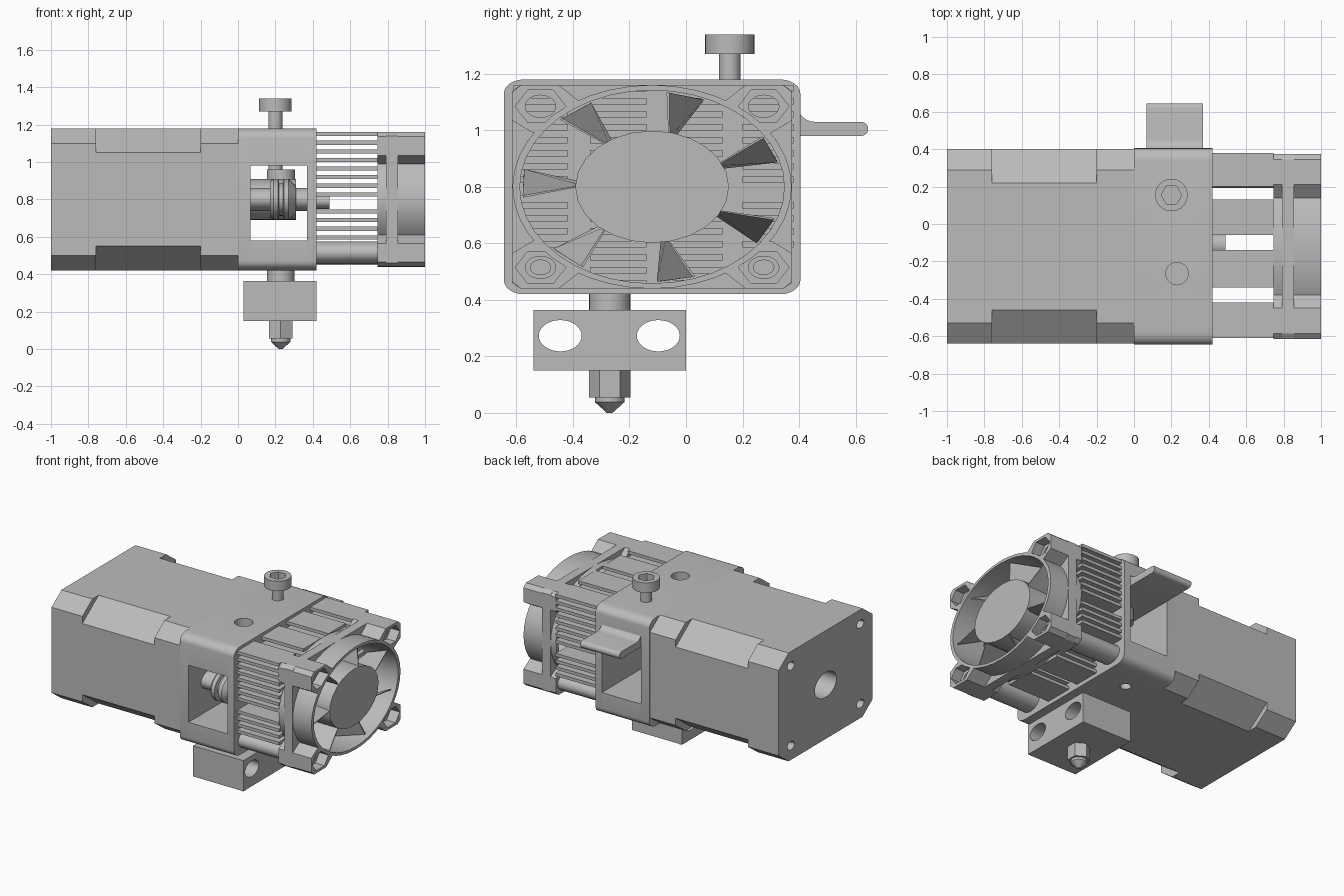
import bpy, bmesh
from math import sin, cos, pi, radians

if "Cube" in bpy.data.objects:
    bpy.data.objects.remove(bpy.data.objects["Cube"])

grey = bpy.data.materials.new("plain_grey")
grey.use_nodes = True
COLOUR = (0.5, 0.5, 0.5, 1)
grey.diffuse_color = COLOUR
grey.node_tree.nodes["Principled BSDF"].inputs["Base Color"].default_value = COLOUR

CY, CZ = -0.12, 0.80      # axis of motor and fan
SQ = 0.73                 # height to width ratio of the round parts


def place(axis, u, v, w):
    return {"x": (w, u, v), "y": (u, w, v), "z": (u, v, w)}[axis]


def finish(name, bm):
    bmesh.ops.recalc_face_normals(bm, faces=bm.faces)
    mesh = bpy.data.meshes.new(name)
    bm.to_mesh(mesh)
    bm.free()
    mesh.materials.append(grey)
    ob = bpy.data.objects.new(name, mesh)
    bpy.context.collection.objects.link(ob)
    return ob


def loft(name, axis, sections):
    """Closed solid through (outline, position) sections along an axis."""
    bm = bmesh.new()
    rings = [[bm.verts.new(place(axis, u, v, w)) for u, v in pts] for pts, w in sections]
    for a, b in zip(rings, rings[1:]):
        for i in range(len(a)):
            j = (i + 1) % len(a)
            bm.faces.new((a[i], a[j], b[j], b[i]))
    bm.faces.new(rings[0])
    bm.faces.new(rings[-1])
    return finish(name, bm)


def prism(name, axis, pts, a, b):
    return loft(name, axis, [(pts, a), (pts, b)])


def oval(u, v, r, ratio=1.0, n=32):
    return [(u + r * cos(2 * pi * i / n), v + r * ratio * sin(2 * pi * i / n)) for i in range(n)]


def rect(u0, u1, v0, v1):
    return [(u0, v0), (u1, v0), (u1, v1), (u0, v1)]


def chamfered(hy, hz, cy, cz):
    quarter = [(hy, hz - cz), (hy - cy, hz)]
    half = quarter + [(-u, v) for u, v in reversed(quarter)]
    return [(CY + u, CZ + v) for u, v in half + [(-u, -v) for u, v in half]]


def rounded(hy, hz, r, n=6):
    pts = []
    for k, (su, sv) in enumerate([(1, 1), (-1, 1), (-1, -1), (1, -1)]):
        for i in range(n + 1):
            a = pi / 2 * (k + i / n)
            pts.append((CY + su * (hy - r) + r * cos(a), CZ + sv * (hz - r * SQ) + r * SQ * sin(a)))
    return pts


def cut(target, cutters):
    for c in cutters:
        mod = target.modifiers.new("cut", "BOOLEAN")
        mod.operation, mod.solver, mod.object = "DIFFERENCE", "EXACT", c
        with bpy.context.temp_override(object=target, active_object=target):
            bpy.ops.object.modifier_apply(modifier=mod.name)
        bpy.data.objects.remove(c)
    return target


CORNERS = [(sy, sz) for sy in (-1, 1) for sz in (-1, 1)]

# Motor: two end caps and a more deeply chamfered middle
end_cap = chamfered(0.52, 0.38, 0.11, 0.08)
back = prism("motor_back_cap", "x", end_cap, -1, -0.76)
cut(back, [prism("cutter", "x", oval(CY + sy * 0.385, CZ + sz * 0.28, 0.04, SQ, 16), -1.1, -0.9)
           for sy, sz in CORNERS] + [prism("cutter", "x", oval(CY, CZ, 0.12, SQ), -1.1, -0.8)])
prism("motor_middle", "x", chamfered(0.52, 0.38, 0.18, 0.13), -0.76, -0.2)
prism("motor_front_cap", "x", end_cap, -0.2, 0)

# Feeder body: flange, end plate and the blocks above and below the window
outline = rounded(0.525, 0.38, 0.07)
prism("feeder_flange", "x", outline, 0, 0.067)
prism("feeder_end_plate", "x", outline, 0.37, 0.42)
upper = [p for p in outline if p[1] > CZ]
lower = [p for p in outline if p[1] < CZ]
top = prism("feeder_top_block", "x", upper + [(CY - 0.525, 0.98), (CY + 0.525, 0.98)], 0.067, 0.37)
cut(top, [prism("cutter", "z", oval(0.23, -0.265, 0.06, 1, 24), 1.05, 1.3)])
bottom = prism("feeder_bottom_block", "x", lower + [(CY + 0.525, 0.58), (CY - 0.525, 0.58)], 0.067, 0.37)
cut(bottom, [prism("cutter", "z", oval(0.2, 0.155, 0.035, 1, 16), 0.3, 0.5)])

# Release lever with a fillet at its root and a round tip
fillet = [(0.455 - 0.06 * sin(a), 1.09 - 0.06 * cos(a)) for a in [pi / 2 * i / 6 for i in range(7)]]
tip = [(0.62 + 0.025 * cos(a), 1.005 + 0.025 * sin(a)) for a in [pi * (i / 8 - 0.5) for i in range(9)]]
prism("release_lever", "x", [(0.39, 0.98)] + tip + fillet, 0.067, 0.37)

# Drive shaft, drive gear and grooved idler
prism("drive_shaft", "x", oval(CY + 0.01, CZ - 0.01, 0.055, SQ), 0, 0.49)
prism("drive_gear", "x", oval(CY, CZ, 0.15, SQ), 0.067, 0.31)
loft("idler_wheel", "x", [(oval(-0.42, CZ, r, SQ), x) for x, r in [
    (0.17, 0.13), (0.19, 0.15), (0.215, 0.15), (0.22, 0.12), (0.24, 0.12),
    (0.245, 0.15), (0.27, 0.15), (0.31, 0.1)]])
prism("idler_pin", "x", oval(-0.42, CZ, 0.085, SQ), 0.067, 0.37)

# Tension screw with hexagon socket
head = prism("screw_head", "z", oval(0.2, 0.155, 0.087), 1.27, 1.34)
cut(head, [prism("cutter", "z", oval(0.2, 0.155, 0.055, 1, 6), 1.29, 1.4)])
prism("screw_shaft", "z", oval(0.2, 0.155, 0.038), 0.9, 1.28)
prism("screw_nut", "z", oval(0.23, 0.155, 0.075), 0.87, 0.96)

# Hot end: heat break, heater block and nozzle
NX, NY = 0.228, -0.27
prism("heat_break", "z", oval(NX, NY, 0.073), 0.35, 0.44)
block = prism("heater_block", "x", rect(-0.54, 0, 0.15, 0.365), 0.03, 0.42)
cut(block, [prism("cutter", "x", oval(y, 0.273, 0.076, SQ), -0.1, 0.6) for y in (-0.445, -0.098)])
hexagon = [(NX + v, NY + u) for u, v in oval(0, 0, 0.073, 1, 6)]
prism("nozzle_hex", "z", hexagon, 0.055, 0.155)
loft("nozzle_tip", "z", [(oval(NX, NY, r), z) for z, r in
                         [(0, 0.01), (0.038, 0.052), (0.06, 0.052)]])

# Heat sink: four columns of thin fins, with a gap for the shaft
COLUMNS = [(-0.61, -0.42), (-0.34, -0.14), (-0.06, 0.13), (0.2, 0.38)]
for i in range(16):
    z = 1.149 - 0.046 * i
    if i == 8:
        continue
    for k, (y0, y1) in enumerate(COLUMNS):
        if k in (1, 2) or z > 0.58:
            prism("heat_sink_fin", "x", rect(y0, y1, z - 0.011, z + 0.011), 0.42, 0.746)

# Fan mounting posts and screws
for s in (-1, 1):
    prism("fan_post", "x", oval(CY + s * 0.395, 0.515, 0.083, SQ), 0.42, 0.746)
    prism("fan_screw", "x", oval(CY + s * 0.395, 0.515, 0.038, SQ, 20), 0.7, 0.93)

# Fan housing: round duct, square web and four corner lugs
FX0, FX1 = 0.746, 1.0
duct = prism("fan_duct", "x", oval(CY, CZ, 0.494, SQ, 40), FX0, FX1)
cut(duct, [prism("cutter", "x", oval(CY, CZ, 0.468, SQ, 40), 0.6, 1.1)])
web = prism("fan_web", "x", chamfered(0.495, 0.36, 0.03, 0.02), 0.79, 0.855)
cut(web, [prism("cutter", "x", oval(CY, CZ, 0.48, SQ, 40), 0.6, 1.1)] +
    [prism("cutter", "x", oval(CY + sy * 0.395, CZ + sz * 0.285, 0.06, SQ), 0.6, 1.1) for sy, sz in CORNERS])
LUG = [(0.495, 0.335), (0.465, 0.36), (0.33, 0.36), (0.26, 0.305), (0.42, 0.19), (0.495, 0.235)]
for sy, sz in CORNERS:
    hy, hz = CY + sy * 0.395, CZ + sz * 0.285
    lug = prism("fan_corner_lug", "x", [(CY + sy * u, CZ + sz * v) for u, v in LUG], FX0, FX1)
    cut(lug, [prism("cutter", "x", oval(hy, hz, 0.054, SQ, 24), 0.6, 1.1),
              prism("cutter", "x", oval(hy, hz, 0.09, SQ, 6), 0.93, 1.1)])

# Fan rotor: hub and seven twisted blades
prism("fan_hub", "x", oval(CY, CZ, 0.272, SQ, 24), 0.77, 0.985)
for k in range(7):
    a = 75 + k * 360 / 7
    bm = bmesh.new()
    spots = [(0.25, a + 1, 0.98), (0.46, a + 8, 0.97), (0.46, a - 8, 0.78), (0.25, a - 3, 0.78)]
    sides = []
    for shift in (-0.6, 0.6):
        sides.append([bm.verts.new((x, CY + r * cos(radians(d + shift)),
                                    CZ + SQ * r * sin(radians(d + shift)))) for r, d, x in spots])
    lo, hi = sides
    bm.faces.new(lo)
    bm.faces.new(hi)
    for i in range(4):
        j = (i + 1) % 4
        bm.faces.new((lo[i], lo[j], hi[j], hi[i]))
    finish("fan_blade", bm)

# Smooth the round surfaces and keep the edges sharp
bpy.ops.object.select_all(action="DESELECT")
for ob in bpy.context.collection.objects:
    if ob.type == "MESH":
        ob.select_set(True)
        bpy.context.view_layer.objects.active = ob
bpy.ops.object.shade_smooth_by_angle(angle=radians(30))
